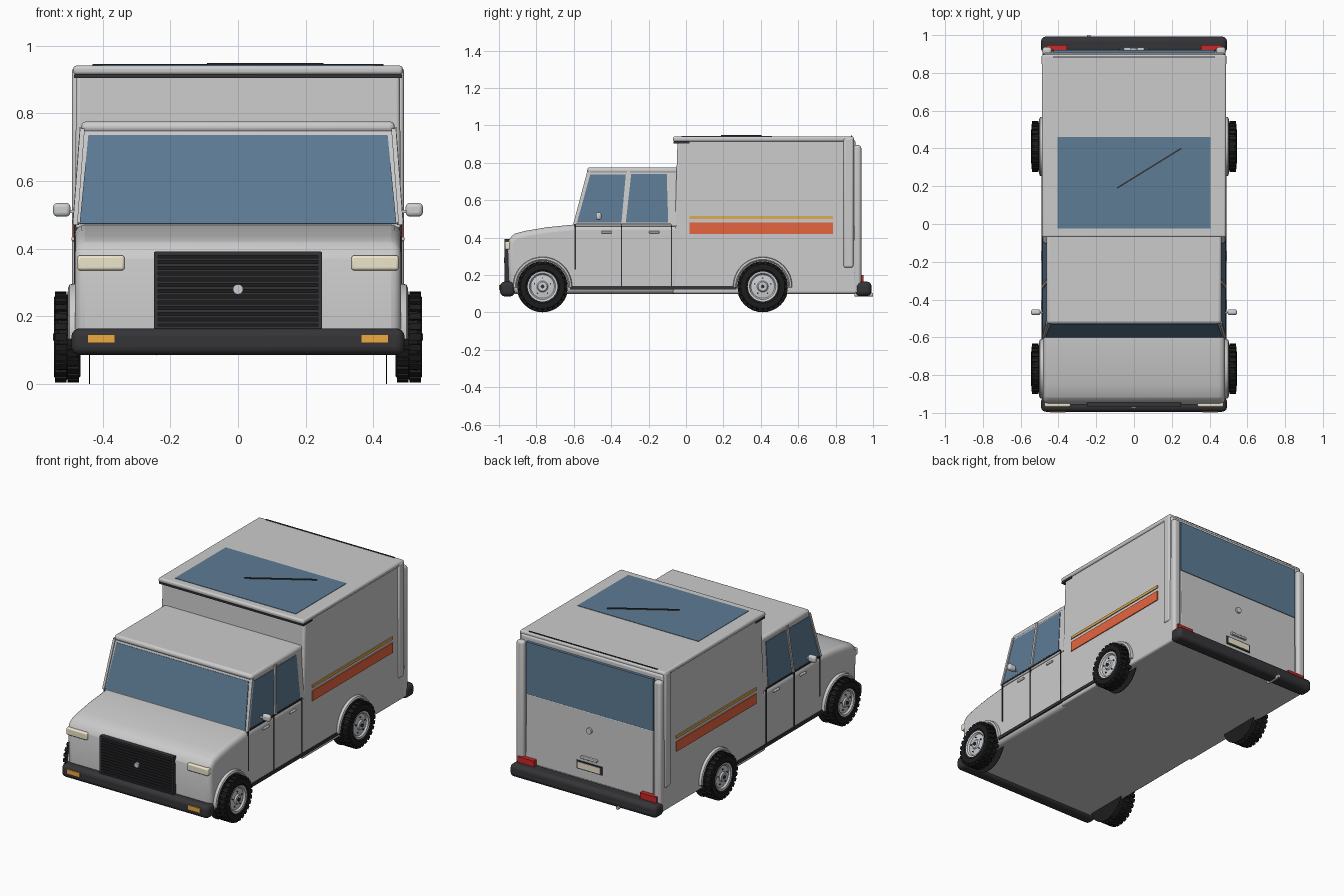
import bpy, bmesh, math
from mathutils import Vector, Matrix

if "Cube" in bpy.data.objects:
    bpy.data.objects.remove(bpy.data.objects["Cube"])


def mat(name, rgb):
    m = bpy.data.materials.new(name)
    m.diffuse_color = (*rgb, 1)
    m.use_nodes = True
    m.node_tree.nodes["Principled BSDF"].inputs["Base Color"].default_value = m.diffuse_color
    return m


WHITE = mat("white_paint", (0.78, 0.79, 0.79))
DARK = mat("dark_trim", (0.035, 0.035, 0.04))
RUBBER = mat("rubber", (0.012, 0.012, 0.012))
GLASS = mat("glass", (0.11, 0.2, 0.3))
ORANGE = mat("orange", (0.8, 0.13, 0.05))
YELLOW = mat("yellow", (0.75, 0.4, 0.08))
AMBER = mat("amber", (0.85, 0.4, 0.05))
RED = mat("red", (0.6, 0.02, 0.02))
CREAM = mat("cream", (0.85, 0.78, 0.6))
CHROME = mat("chrome", (0.6, 0.62, 0.64))


def finish(name, bm, material, bevel=0, seg=3):
    bmesh.ops.recalc_face_normals(bm, faces=bm.faces)
    me = bpy.data.meshes.new(name)
    bm.to_mesh(me)
    bm.free()
    ob = bpy.data.objects.new(name, me)
    bpy.context.collection.objects.link(ob)
    me.materials.append(material)
    if bevel:
        b = ob.modifiers.new("bevel", "BEVEL")
        b.width, b.segments, b.limit_method = bevel, seg, "ANGLE"
        b.angle_limit = math.radians(35)
    bpy.context.view_layer.objects.active = ob
    ob.select_set(True)
    bpy.ops.object.shade_smooth_by_angle(angle=math.radians(35))
    ob.select_set(False)
    return ob


def loft(name, a, b, material, bevel=0, seg=3):
    """Solid between two matching point loops."""
    bm = bmesh.new()
    va, vb = [bm.verts.new(p) for p in a], [bm.verts.new(p) for p in b]
    n = len(va)
    bm.faces.new(va)
    bm.faces.new(vb)
    for i in range(n):
        j = (i + 1) % n
        bm.faces.new((va[i], va[j], vb[j], vb[i]))
    return finish(name, bm, material, bevel, seg)


def rect(x0, x1, y0, y1, z):
    return [(x0, y0, z), (x1, y0, z), (x1, y1, z), (x0, y1, z)]


def box(name, x0, x1, y0, y1, z0, z1, material=WHITE, bevel=0, seg=3):
    return loft(name, rect(x0, x1, y0, y1, z0), rect(x0, x1, y0, y1, z1), material, bevel, seg)


def panel(name, pts, offset, material):
    """Thin plate: the outline pushed out along the offset."""
    o = Vector(offset)
    return loft(name, [Vector(p) - o for p in pts], [Vector(p) + o for p in pts], material)


def lathe(name, profile, centre, axis, material, steps=40):
    """Spin a closed (radius, along) profile about an axis direction."""
    bm = bmesh.new()
    rot = Vector((0, 0, 1)).rotation_difference(Vector(axis)).to_matrix().to_4x4()
    rings = []
    for i in range(steps):
        t = math.tau * i / steps
        rings.append([bm.verts.new((r * math.cos(t), r * math.sin(t), h)) for r, h in profile])
    for i in range(steps):
        p, q = rings[i], rings[(i + 1) % steps]
        for k in range(len(profile) - 1):
            bm.faces.new((p[k], q[k], q[k + 1], p[k + 1]))
    bmesh.ops.remove_doubles(bm, verts=bm.verts, dist=1e-5)
    bm.transform(Matrix.Translation(centre) @ rot)
    return finish(name, bm, material)


def disc(name, r, depth, centre, axis, material, steps=24):
    return lathe(name, [(0, 0), (r, 0), (r, depth), (0, depth)], centre, axis, material, steps)


# Lower body and hood
prof = [(-0.945, 0.1), (-0.955, 0.37), (-0.945, 0.40), (-0.915, 0.422), (-0.85, 0.438),
        (-0.74, 0.456), (-0.6, 0.47), (0.0, 0.47), (0.0, 0.1)]
loft("lower_body", [(-0.482, y, z) for y, z in prof], [(0.482, y, z) for y, z in prof], WHITE, 0.03, 4)

# Cab upper and its roof cap
loft("cab_upper", rect(-0.482, 0.482, -0.6, 0, 0.46), rect(-0.459, 0.459, -0.519, 0, 0.765), WHITE, 0.008)
box("cab_roof", -0.463, 0.463, -0.528, -0.03, 0.742, 0.776, WHITE, 0.015)

# Cargo box, roof and visor
loft("cargo_box", rect(-0.484, 0.484, -0.072, 0.915, 0.1), rect(-0.478, 0.478, -0.045, 0.905, 0.925), WHITE, 0.012)
box("cargo_roof", -0.487, 0.487, -0.07, 0.897, 0.914, 0.941, WHITE, 0.01)
box("roof_visor_trim", -0.484, 0.484, -0.066, 0.02, 0.904, 0.915, DARK)
box("roof_skylight", -0.405, 0.405, -0.025, 0.46, 0.936, 0.9435, GLASS)
d = Vector((0.34, 0.21, 0)).normalized()
n = Vector((-d.y, d.x, 0)) * 0.004
a, b = Vector((-0.09, 0.19, 0.942)), Vector((0.25, 0.40, 0.942))
up = Vector((0, 0, 0.007))
loft("roof_wiper", [a - n, b - n, b + n, a + n], [p + up for p in (a - n, b - n, b + n, a + n)], DARK)
box("rear_roof_rail", -0.43, 0.43, 0.882, 0.888, 0.938, 0.945, DARK)

# Windscreen
panel("windscreen", [(-0.468, -0.598, 0.473), (0.468, -0.598, 0.473),
                     (0.442, -0.528, 0.735), (-0.442, -0.528, 0.735)], (0, -0.003, 0.001), GLASS)


def cab_x(z):
    return 0.482 - 0.0754 * (z - 0.46)


# Paired side parts
for s, side in ((1, "right"), (-1, "left")):
    def bx(name, x0, x1, *rest):
        return box(side + "_" + name, min(s * x0, s * x1), max(s * x0, s * x1), *rest)

    def side_panel(name, yz, material, out=0.003):
        return panel(side + "_" + name, [(s * cab_x(z), y, z) for y, z in yz], (s * out, 0, 0), material)

    # Side windows and pillar
    side_panel("front_window", [(-0.583, 0.48), (-0.345, 0.48), (-0.322, 0.737), (-0.512, 0.737)], GLASS)
    side_panel("rear_window", [(-0.322, 0.48), (-0.095, 0.48), (-0.103, 0.74), (-0.293, 0.74)], GLASS)
    side_panel("door_pillar", [(-0.341, 0.475), (-0.327, 0.475), (-0.299, 0.76), (-0.315, 0.76)], WHITE, 0.008)
    side_panel("front_pillar", [(-0.603, 0.472), (-0.588, 0.472), (-0.513, 0.755), (-0.528, 0.755)], WHITE, 0.007)
    # Door seams, belt line, sill
    bx("belt_line", 0.47, 0.486, -0.6, -0.08, 0.47, 0.477, DARK)
    for i, (y, z) in enumerate(((-0.592, 0.23), (-0.345, 0.14), (-0.077, 0.14))):
        bx("door_seam_%d" % i, 0.47, 0.485, y - 0.003, y + 0.003, z, 0.47, DARK)
    bx("sill_strip", 0.47, 0.489, -0.62, 0.27, 0.122, 0.141, DARK)
    for i, y in enumerate((-0.425, -0.17)):
        bx("door_handle_%d" % i, 0.48, 0.492, y - 0.028, y + 0.028, 0.423, 0.435, CHROME, 0.004)
    # Stripes
    bx("orange_stripe", 0.475, 0.487, 0.02, 0.785, 0.42, 0.48, ORANGE)
    bx("yellow_stripe", 0.475, 0.487, 0.02, 0.785, 0.5, 0.516, YELLOW)
    # Mirror
    bx("mirror_arm", 0.475, 0.51, -0.475, -0.465, 0.505, 0.515, CHROME)
    bx("mirror", 0.495, 0.546, -0.482, -0.452, 0.495, 0.535, CHROME, 0.012)
    # Rear corner columns
    bx("rear_column", 0.435, 0.486, 0.895, 0.937, 0.1, 0.895, WHITE, 0.016, 4)
    bx("rear_side_post", 0.47, 0.49, 0.842, 0.895, 0.24, 0.935, WHITE, 0.012)
    # Lights
    bx("headlight", 0.335, 0.475, -0.968, -0.93, 0.336, 0.38, CREAM, 0.008)
    bx("indicator", 0.363, 0.445, -0.999, -0.97, 0.121, 0.146, AMBER)
    bx("tail_light", 0.355, 0.465, 0.92, 0.948, 0.155, 0.2, RED)

    # Wheels and arches
    for y, pos in ((-0.767, "front"), (0.41, "rear")):
        nm = side + "_" + pos
        c, ax = (0, y, 0.139), (s, 0, 0)
        lathe(nm + "_tyre", [(0.078, 0.47), (0.115, 0.465), (0.125, 0.475), (0.127, 0.53), (0.118, 0.543),
                             (0.09, 0.544), (0.078, 0.536), (0.078, 0.47)], c, ax, RUBBER)
        bm = bmesh.new()
        for k in range(26):
            for row in (0, 1):
                m = (Matrix.Translation((s * (0.486 + 0.037 * row), y, 0.139))
                     @ Matrix.Rotation(math.tau * (k + 0.5 * row) / 26, 4, "X")
                     @ Matrix.Translation((0, 0, 0.126)) @ Matrix.Diagonal((0.034, 0.02, 0.016, 1)))
                bmesh.ops.create_cube(bm, size=1, matrix=m)
        finish(nm + "_tread", bm, RUBBER)
        lathe(nm + "_rim", [(0, 0.47), (0.08, 0.47), (0.08, 0.54), (0.07, 0.538), (0.063, 0.528),
                            (0.03, 0.532), (0.024, 0.54), (0, 0.54)], c, ax, CHROME)
        disc(nm + "_hub", 0.01, 0.01, (s * 0.536, y, 0.139), ax, DARK, 12)
        for k in range(5):
            t = math.tau * k / 5
            disc(nm + "_bolt_%d" % k, 0.004, 0.008, (s * 0.528, y + 0.045 * math.sin(t),
                 0.139 + 0.045 * math.cos(t)), ax, DARK, 8)
        disc(nm + "_back_plate", 0.138, 0.003, (s * 0.437, y, 0.139), ax, RUBBER, 32)
        # Arch flare swept over the wheel
        bm = bmesh.new()
        sec = [(0.138, 0.475), (0.138, 0.496), (0.145, 0.502), (0.155, 0.498), (0.16, 0.475)]
        rings = []
        for i in range(25):
            t = math.radians(-2 + 184 * i / 24)
            rings.append([bm.verts.new((s * x, y + r * math.cos(t), 0.139 + r * math.sin(t))) for r, x in sec])
        for p, q in zip(rings, rings[1:]):
            for k in range(5):
                bm.faces.new((p[k], q[k], q[(k + 1) % 5], p[(k + 1) % 5]))
        bm.faces.new(rings[0])
        bm.faces.new(rings[-1])
        finish(nm + "_arch", bm, WHITE)

# Bumpers
box("front_bumper", -0.492, 0.492, -0.994, -0.915, 0.086, 0.165, DARK, 0.025, 4)
box("rear_bumper", -0.492, 0.492, 0.905, 0.992, 0.088, 0.165, DARK, 0.025, 4)
disc("exhaust_tip", 0.01, 0.1, (-0.24, 0.9, 0.095), (0, 1, 0), CHROME, 12)

# Grille with slats and plain round cap
box("grille_back", -0.24, 0.24, -0.959, -0.93, 0.165, 0.385, RUBBER)
for x in (-0.242, 0.242):
    box("grille_side_frame", x - 0.006, x + 0.006, -0.97, -0.93, 0.16, 0.39, DARK)
for z in (0.166, 0.386):
    box("grille_cross_frame", -0.245, 0.245, -0.97, -0.93, z - 0.006, z + 0.006, DARK)
for i in range(12):
    z = 0.182 + i * 0.017
    box("grille_slat_%d" % i, -0.238, 0.238, -0.967, -0.95, z - 0.004, z + 0.004, DARK)
disc("grille_cap", 0.015, 0.012, (0, -0.962, 0.28), (0, -1, 0), CHROME)

# Tailgate
box("tailgate", -0.425, 0.425, 0.9, 0.921, 0.165, 0.58, WHITE, 0.004)
box("rear_glass", -0.425, 0.425, 0.9, 0.922, 0.58, 0.895, GLASS)
disc("tailgate_cap", 0.018, 0.012, (0, 0.92, 0.47), (0, 1, 0), CHROME)
box("tailgate_handle", -0.055, 0.055, 0.915, 0.935, 0.292, 0.307, CHROME, 0.004)
box("plate_recess", -0.085, 0.085, 0.915, 0.926, 0.222, 0.272, DARK)
box("plate", -0.075, 0.075, 0.92, 0.929, 0.229, 0.265, CREAM)
